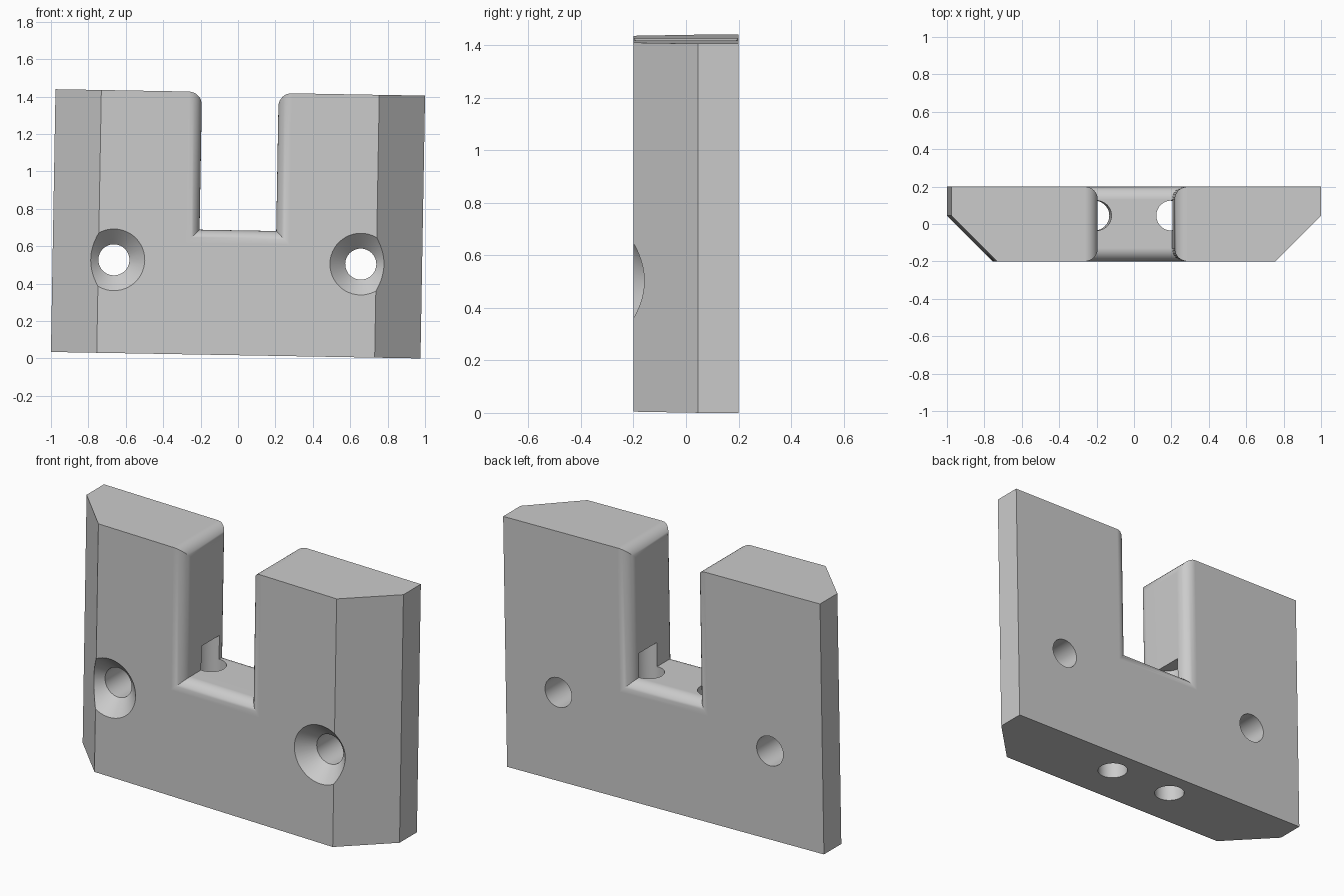
import bpy, bmesh, math
from mathutils import Matrix, Vector

if "Cube" in bpy.data.objects:
    bpy.data.objects.remove(bpy.data.objects["Cube"], do_unlink=True)

HALF_W, HALF_H, HALF_D = 0.988, 0.7025, 0.2
SLOT, FLOOR, FILLET = 0.205, -0.035, 0.07
CHAMFER = 0.245


def add_object(name, bm):
    bmesh.ops.recalc_face_normals(bm, faces=bm.faces)
    mesh = bpy.data.meshes.new(name)
    bm.to_mesh(mesh)
    bm.free()
    obj = bpy.data.objects.new(name, mesh)
    bpy.context.collection.objects.link(obj)
    return obj


def lathe(bm, profile, matrix, sides=48):
    """Closed solid turned about local z from (radius, height) pairs."""
    rings = []
    for r, h in profile:
        angles = [2 * math.pi * i / sides for i in range(sides)]
        rings.append([bm.verts.new(matrix @ Vector((r * math.cos(a), r * math.sin(a), h)))
                      for a in angles])
    for low, high in zip(rings, rings[1:]):
        for i in range(sides):
            j = (i + 1) % sides
            bm.faces.new((low[i], low[j], high[j], high[i]))
    bm.faces.new(rings[0])
    bm.faces.new(rings[-1])


# U-shaped plate, extruded front to back
bm = bmesh.new()
half = [(HALF_W, -HALF_H), (HALF_W, HALF_H), (SLOT, HALF_H), (SLOT, FLOOR)]
outline = half + [(-x, z) for x, z in reversed(half)]
front = bm.faces.new([bm.verts.new((x, -HALF_D, z)) for x, z in outline])
extruded = bmesh.ops.extrude_face_region(bm, geom=[front])["geom"]
moved = [v for v in extruded if isinstance(v, bmesh.types.BMVert)]
bmesh.ops.translate(bm, vec=(0, 2 * HALF_D, 0), verts=moved)
if not any(f.is_valid and len(f.verts) == 8 and f.calc_center_median().y < -0.1 for f in bm.faces):
    bm.faces.new([v for v in bm.verts if v.co.y < 0])
bmesh.ops.recalc_face_normals(bm, faces=bm.faces)


# Rounded rims around the slot, leaving its inner corners sharp
def is_slot_rim(edge):
    a, b = (v.co for v in edge.verts)
    inside = all(abs(p.x) < SLOT + 0.01 and p.z > FLOOR - 0.01 for p in (a, b))
    inner_corner = abs(a.y - b.y) > 0.1 and a.z < FLOOR + 0.01
    return inside and not inner_corner


bmesh.ops.bevel(bm, geom=[e for e in bm.edges if is_slot_rim(e)], offset=FILLET,
                offset_type='OFFSET', segments=8, profile=0.5, affect='EDGES')

# Sloped front corners
for side in (-1, 1):
    bmesh.ops.bisect_plane(bm, geom=bm.verts[:] + bm.edges[:] + bm.faces[:],
                           plane_co=(side * (HALF_W - CHAMFER), -HALF_D, 0),
                           plane_no=(side, -1, 0), clear_outer=True)
    bmesh.ops.holes_fill(bm, edges=[e for e in bm.edges if e.is_boundary], sides=0)
block = add_object("slotted_block", bm)

# Countersunk screw holes and upright pin holes
cutter_bm = bmesh.new()
for side in (-1, 1):
    along_y = Matrix.Translation((side * 0.66, 0, -0.204)) @ Matrix.Rotation(-math.pi / 2, 4, 'X')
    lathe(cutter_bm, [(0.215, -0.25), (0.083, -0.118), (0.083, 0.25)], along_y)
    lathe(cutter_bm, [(0.08, -0.8), (0.08, 0.1)], Matrix.Translation((side * 0.2, 0.045, 0)))
cutter = add_object("hole_cutter", cutter_bm)
cutter.hide_render = True

bpy.ops.object.select_all(action='DESELECT')
bpy.context.view_layer.objects.active = block
block.select_set(True)
cut = block.modifiers.new("holes", 'BOOLEAN')
cut.operation = 'DIFFERENCE'
cut.solver = 'EXACT'
cut.object = cutter
bpy.ops.object.modifier_apply(modifier=cut.name)
bpy.data.objects.remove(cutter, do_unlink=True)

# Plain grey finish
grey = bpy.data.materials.new("plain_grey")
grey.use_nodes = True
colour = (0.6, 0.6, 0.6, 1)
grey.diffuse_color = colour
grey.node_tree.nodes["Principled BSDF"].inputs["Base Color"].default_value = colour
block.data.materials.clear()
block.data.materials.append(grey)

# Smooth curves, flat planes, slight lean
bpy.ops.object.shade_smooth_by_angle(angle=math.radians(25))
normals = block.modifiers.new("flat_planes", 'WEIGHTED_NORMAL')
normals.keep_sharp = True
block.data.transform(Matrix.Translation((0, 0, 0.72)) @ Matrix.Rotation(math.radians(1), 4, 'Y'))
